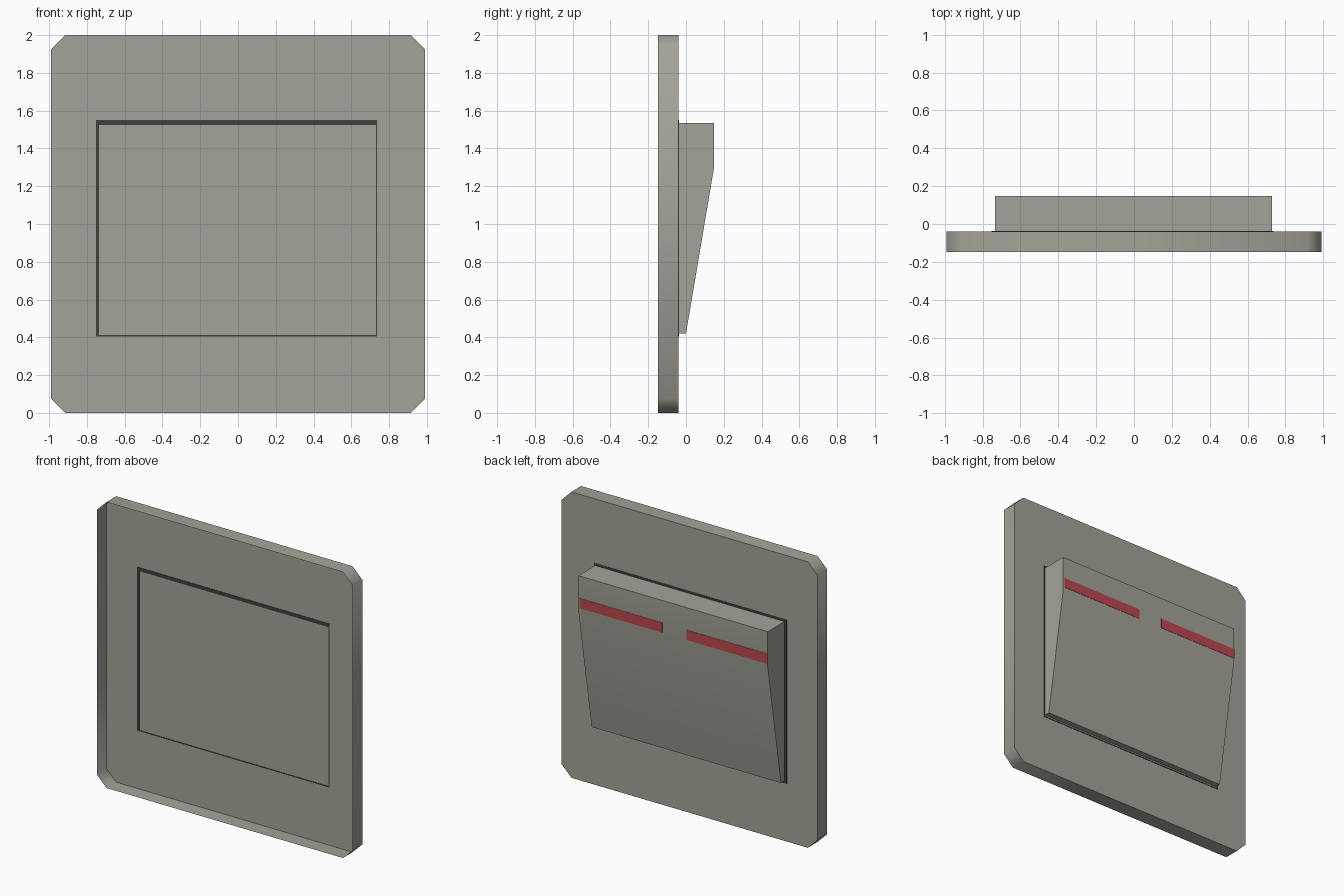
import bpy, bmesh, math

if "Cube" in bpy.data.objects:
    bpy.data.objects.remove(bpy.data.objects["Cube"])


def material(name, rgb):
    m = bpy.data.materials.new(name)
    m.diffuse_color = (*rgb, 1.0)
    m.use_nodes = True
    m.node_tree.nodes["Principled BSDF"].inputs["Base Color"].default_value = m.diffuse_color
    return m


GREY = material("warm_grey", (0.37, 0.37, 0.32))
RED = material("red", (0.50, 0.065, 0.075))
DARK = material("dark_gap", (0.05, 0.05, 0.045))


def extrude(name, profile, offset, mat, open_start=False):
    """Sweep a closed 3D profile along offset; optionally leave the start uncapped."""
    bm = bmesh.new()
    a = [bm.verts.new(p) for p in profile]
    b = [bm.verts.new([p[i] + offset[i] for i in range(3)]) for p in profile]
    for i in range(len(a)):
        j = (i + 1) % len(a)
        bm.faces.new((a[i], a[j], b[j], b[i]))
    bm.faces.new(b)
    if not open_start:
        bm.faces.new(a[::-1])
    bmesh.ops.recalc_face_normals(bm, faces=bm.faces)
    me = bpy.data.meshes.new(name)
    bm.to_mesh(me)
    bm.free()
    me.materials.append(mat)
    ob = bpy.data.objects.new(name, me)
    bpy.context.collection.objects.link(ob)
    return ob


def plate(name, x0, x1, y0, y1, z0, z1, mat):
    corners = [(x0, y0, z0), (x1, y0, z0), (x1, y0, z1), (x0, y0, z1)]
    return extrude(name, corners, (0, y1 - y0, 0), mat)


# Wall plate: chamfered shell, open towards the wall
W, C, FACE = 0.99, 0.075, -0.04
outline = [(-W + C, 0), (W - C, 0), (W, C), (W, 2 - C),
           (W - C, 2), (-W + C, 2), (-W, 2 - C), (-W, C)]
wall_plate = extrude("wall_plate", [(x, -0.147, z) for x, z in outline],
                     (0, -0.04 + 0.147, 0), GREY, open_start=True)

# Rocker with a sloping lower face
X0, X1, Z0, Z1 = -0.735, 0.73, 0.42, 1.535
side = [(FACE, Z0), (0.0, Z0), (0.147, 1.29), (0.147, Z1), (FACE, Z1)]
rocker = extrude("rocker", [(X0, y, z) for y, z in side], (X1 - X0, 0, 0), GREY)

# Smooth shading over the shallow corners
for ob in (wall_plate, rocker):
    bpy.ops.object.select_all(action='DESELECT')
    ob.select_set(True)
    bpy.context.view_layer.objects.active = ob
    bpy.ops.object.shade_smooth_by_angle(angle=math.radians(50))

# Dark shadow gap around the rocker, visible on both sides of the plate
ya, yb = FACE - 0.002, FACE + 0.002
plate("gap_left", -0.753, X0, ya, yb, 0.405, 1.55, DARK)
plate("gap_right", X1, 0.737, ya, yb, 0.405, 1.55, DARK)
plate("gap_top", X0, X1, ya, yb, 1.525, 1.55, DARK)
plate("gap_bottom", X0, X1, ya, yb, 0.405, 0.412, DARK)

# Red stripe in two halves on the rocker
for name, xa, xb in (("stripe_left", X0, -0.11), ("stripe_right", 0.08, 0.72)):
    plate(name, xa, xb, 0.146, 0.149, 1.31, 1.38, RED)
